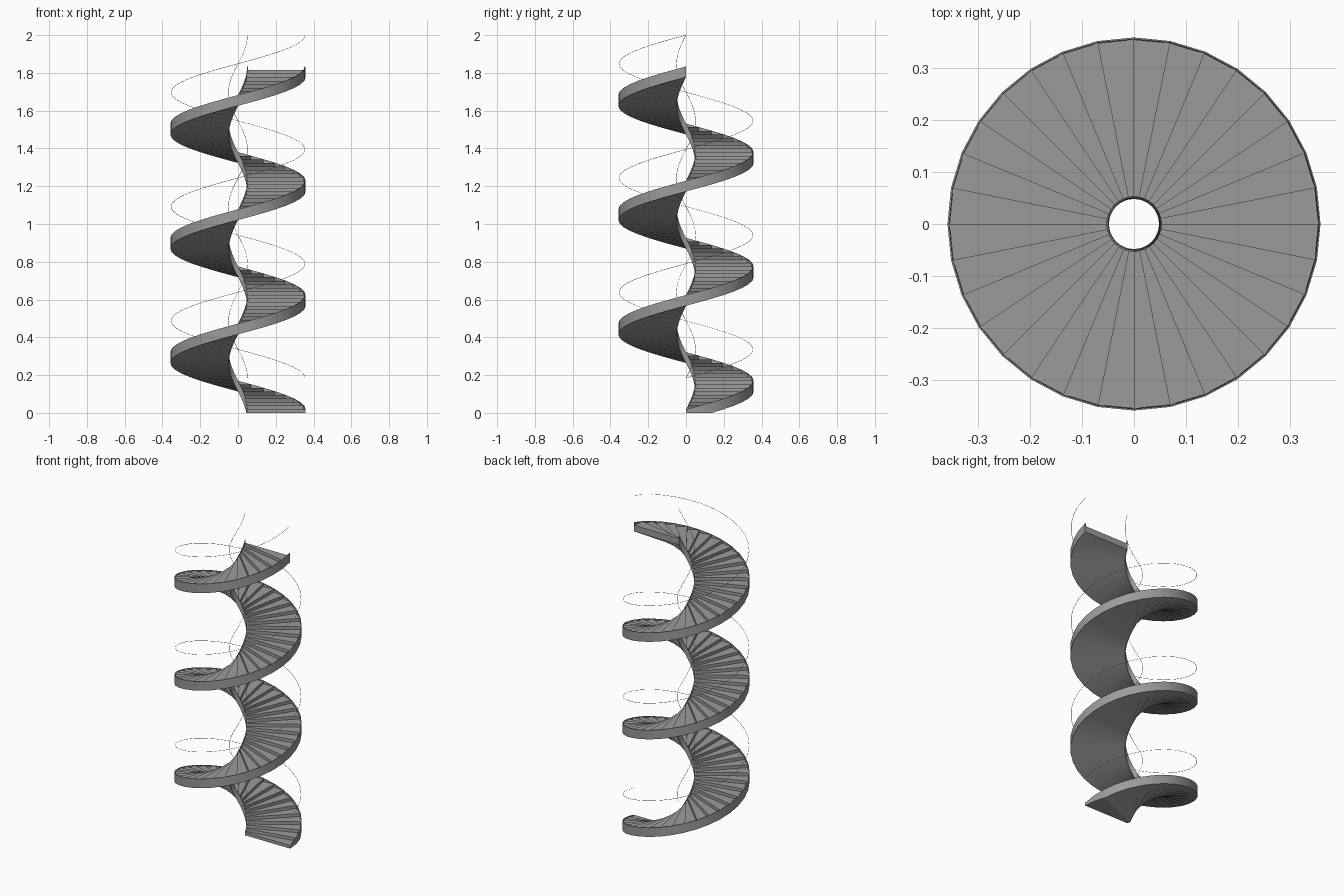
import bpy, bmesh, math

if "Cube" in bpy.data.objects:
    bpy.data.objects.remove(bpy.data.objects["Cube"], do_unlink=True)

TURNS, PER_TURN = 3, 32
STEPS = TURNS * PER_TURN
RISE = 1.815 / STEPS
ANGLE = math.tau / PER_TURN
DEPTH = 2 * RISE

grey = bpy.data.materials.new("stair grey")
grey.use_nodes = True
colour = (0.33, 0.33, 0.33, 1)
grey.diffuse_color = colour
grey.node_tree.nodes["Principled BSDF"].inputs["Base Color"].default_value = colour


def point(radius, i, z):
    return (radius * math.cos(i * ANGLE), radius * math.sin(i * ANGLE), max(z, 0))


def finish(bm, name):
    bmesh.ops.remove_doubles(bm, verts=bm.verts, dist=0.00001)
    bmesh.ops.dissolve_degenerate(bm, edges=bm.edges, dist=0.00001)
    bmesh.ops.recalc_face_normals(bm, faces=bm.faces)
    mesh = bpy.data.meshes.new(name)
    bm.to_mesh(mesh)
    bm.free()
    mesh.materials.append(grey)
    obj = bpy.data.objects.new(name, mesh)
    bpy.context.collection.objects.link(obj)
    bpy.ops.object.select_all(action="DESELECT")
    obj.select_set(True)
    bpy.context.view_layer.objects.active = obj
    bpy.ops.object.shade_smooth_by_angle(angle=math.radians(25))


def quad(bm, *points):
    bm.faces.new([bm.verts.new(p) for p in points])


def flight(inner, outer):
    # Flat treads and risers above one smooth winding underside
    bm = bmesh.new()
    for i in range(STEPS):
        low, top = i * RISE, (i + 1) * RISE
        a, b = point(inner, i, top), point(outer, i, top)
        c, d = point(outer, i + 1, top), point(inner, i + 1, top)
        quad(bm, a, b, c, d)
        quad(bm, point(inner, i, low), point(outer, i, low), b, a)
        e, f = point(inner, i, low - DEPTH), point(outer, i, low - DEPTH)
        g, h = point(outer, i + 1, top - DEPTH), point(inner, i + 1, top - DEPTH)
        quad(bm, e, h, g, f)
    quad(bm, d, c, g, h)
    finish(bm, "stair_flight")


def stringer(name, inner, outer):
    # Thin winding band whose upper edge follows the step nosings
    bm = bmesh.new()
    rings = []
    for i in range(STEPS + 1):
        z = i * RISE
        corners = ((inner, z - DEPTH), (outer, z - DEPTH),
                   (outer, z + RISE), (inner, z + RISE))
        rings.append([bm.verts.new(point(r, i, h)) for r, h in corners])
    for p, q in zip(rings, rings[1:]):
        for k in range(4):
            n = (k + 1) % 4
            bm.faces.new((p[k], p[n], q[n], q[k]))
    bm.faces.new(rings[0])
    bm.faces.new(rings[-1])
    finish(bm, name)


def handrail(name, radius):
    # Hair-thin helix above the stringer
    curve = bpy.data.curves.new(name, "CURVE")
    curve.dimensions = "3D"
    curve.bevel_depth = 0.001
    curve.bevel_resolution = 0
    line = curve.splines.new("POLY")
    line.points.add(STEPS)
    for i, p in enumerate(line.points):
        p.co = (*point(radius, i, 0.185 + i * RISE), 1)
    curve.materials.append(grey)
    bpy.context.collection.objects.link(bpy.data.objects.new(name, curve))


flight(0.05, 0.356)
stringer("outer_stringer", 0.353, 0.358)
stringer("inner_stringer", 0.048, 0.053)
handrail("outer_handrail", 0.355)
handrail("inner_handrail", 0.05)
